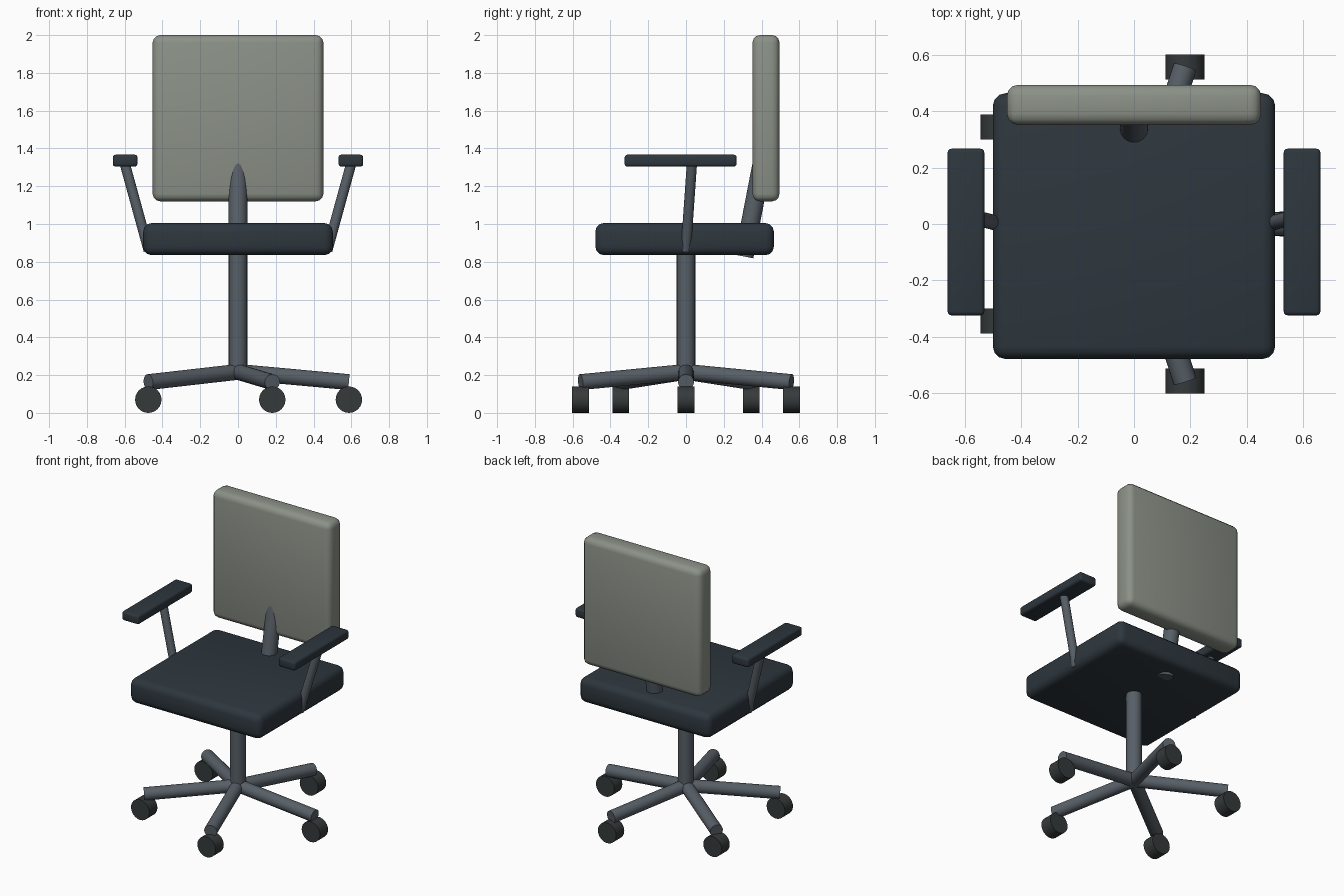
import bpy, math
from mathutils import Vector

if "Cube" in bpy.data.objects:
    bpy.data.objects.remove(bpy.data.objects["Cube"])


def material(name, rgb):
    m = bpy.data.materials.new(name)
    m.diffuse_color = (*rgb, 1)
    m.use_nodes = True
    m.node_tree.nodes["Principled BSDF"].inputs["Base Color"].default_value = m.diffuse_color
    return m


DARK = material("dark_fabric", (0.027, 0.038, 0.048))
BACK = material("grey_fabric", (0.26, 0.285, 0.245))
METAL = material("steel", (0.095, 0.115, 0.135))
RUBBER = material("rubber", (0.036, 0.042, 0.042))


def finish(name, mat):
    ob = bpy.context.object
    ob.name = name
    ob.data.materials.append(mat)
    return ob


def cushion(name, lo, hi, bevel, mat):
    """Rounded box between two corners."""
    lo, hi = Vector(lo), Vector(hi)
    bpy.ops.mesh.primitive_cube_add(size=1, location=(lo + hi) / 2)
    ob = finish(name, mat)
    ob.scale = hi - lo
    bpy.ops.object.transform_apply(location=False, rotation=False, scale=True)
    b = ob.modifiers.new("rounding", "BEVEL")
    b.width, b.segments = bevel, 3
    bpy.ops.object.modifier_apply(modifier=b.name)
    bpy.ops.object.shade_smooth_by_angle(angle=math.radians(35))


def tube(name, a, b, radius, mat, sides=24):
    """Cylinder running from point a to point b."""
    a, b = Vector(a), Vector(b)
    d = b - a
    bpy.ops.mesh.primitive_cylinder_add(
        vertices=sides, radius=radius, depth=d.length, location=(a + b) / 2,
        rotation=d.to_track_quat("Z", "Y").to_euler())
    finish(name, mat)
    bpy.ops.object.shade_smooth_by_angle(angle=math.radians(35))


# Seat and backrest
cushion("seat", (-0.502, -0.48, 0.835), (0.502, 0.465, 1.005), 0.045, DARK)
cushion("backrest", (-0.452, 0.352, 1.12), (0.452, 0.495, 2.0), 0.04, BACK)
tube("backrest_support", (0, 0.307, 0.828), (0, 0.418, 1.4), 0.05, METAL)

# Armrests on both sides
for side, s in (("left", -1), ("right", 1)):
    x = sorted((s * 0.532, s * 0.663))
    cushion(side + "_arm_pad", (x[0], -0.325, 1.304), (x[1], 0.268, 1.367), 0.015, DARK)
    tube(side + "_arm_post", (s * 0.473, -0.001, 0.86), (s * 0.598, 0.031, 1.315), 0.027, METAL)

# Column, five-spoke base and casters
tube("column", (0, 0, 0.19), (0, 0, 0.88), 0.049, METAL)
for i in range(5):
    t = math.radians(72 * i)
    x, y = 0.587 * math.cos(t), 0.587 * math.sin(t)
    tube(f"base_leg_{i + 1}", (0, 0, 0.217), (x, y, 0.163), 0.042, METAL)
    tube(f"caster_{i + 1}", (x, y - 0.044, 0.07), (x, y + 0.044, 0.07), 0.07, RUBBER)
